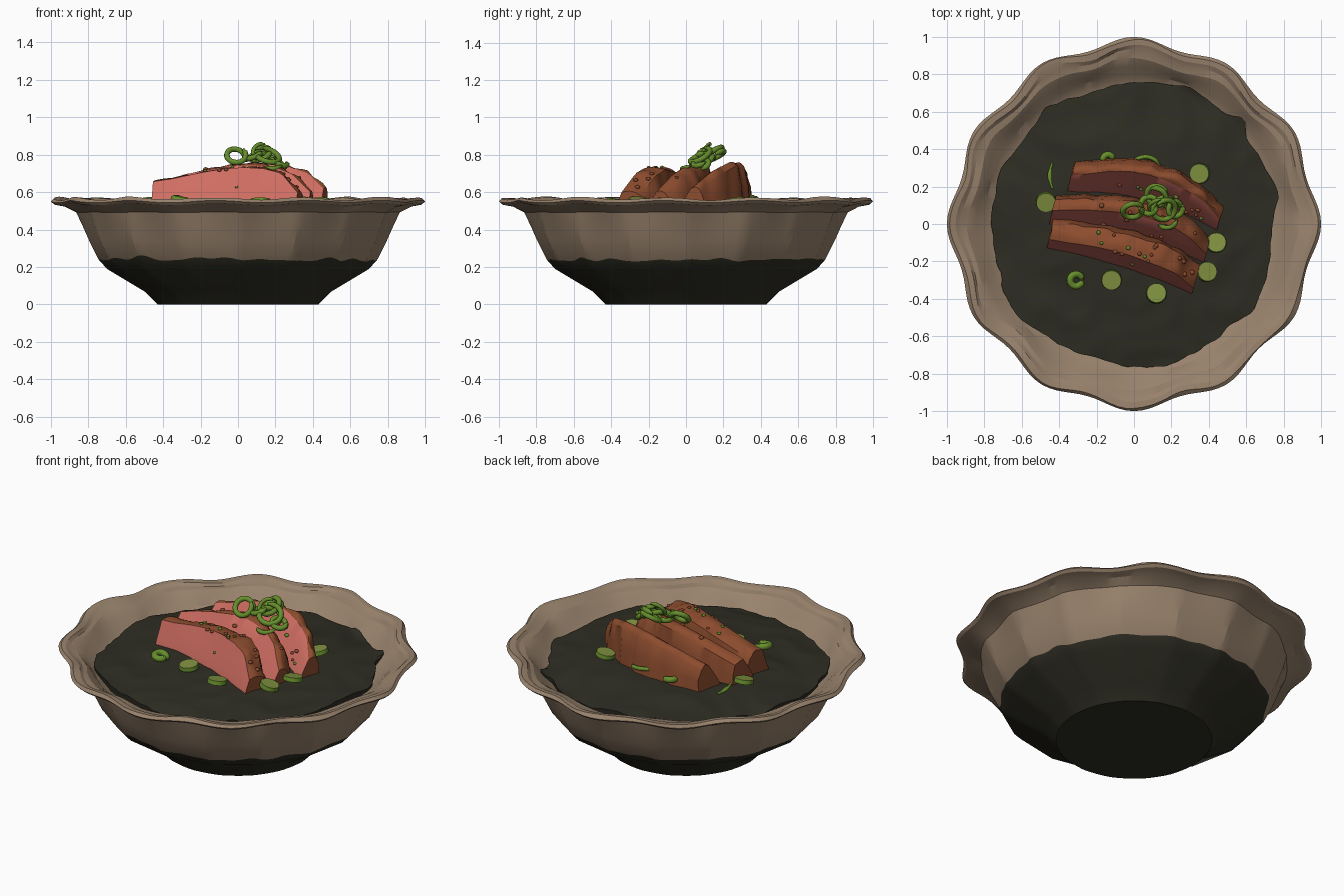
import bpy, bmesh, math, random
from mathutils import Vector, Matrix, noise

if "Cube" in bpy.data.objects:
    bpy.data.objects.remove(bpy.data.objects["Cube"])

random.seed(4)
TAU = 2 * math.pi


def mat(name, r, g, b):
    m = bpy.data.materials.new(name)
    m.diffuse_color = [((c / 255 + 0.055) / 1.055) ** 2.4 for c in (r, g, b)] + [1]
    m.use_nodes = True
    m.node_tree.nodes["Principled BSDF"].inputs["Base Color"].default_value = m.diffuse_color
    return m


CLAY = mat("tan clay", 152, 130, 108)
DARK = mat("dark broth", 46, 45, 35)
PINK = mat("pink meat", 208, 110, 98)
CRUST = mat("brown crust", 140, 76, 46)
GREEN = mat("scallion green", 102, 142, 44)
PALE = mat("pale green", 128, 145, 64)


def finish(name, bm, mats, angle=None):
    bmesh.ops.recalc_face_normals(bm, faces=bm.faces)
    me = bpy.data.meshes.new(name)
    bm.to_mesh(me)
    bm.free()
    ob = bpy.data.objects.new(name, me)
    bpy.context.collection.objects.link(ob)
    for m in mats:
        me.materials.append(m)
    if angle:
        bpy.ops.object.select_all(action='DESELECT')
        ob.select_set(True)
        bpy.context.view_layer.objects.active = ob
        bpy.ops.object.shade_smooth_by_angle(angle=math.radians(angle))
    return ob


def n3(x, y, z=0.0, s=1.0):
    return noise.noise(Vector((x * s, y * s, z)))


def loft(bm, rings, closed=True, mat_rule=None):
    """Skin a list of vertex rings; mat_rule(i, j) gives the material index."""
    for i in range(len(rings) - 1):
        a, b = rings[i], rings[i + 1]
        n = len(a)
        for j in range(n if closed else n - 1):
            k = (j + 1) % n
            f = bm.faces.new((a[j], a[k], b[k], b[j]))
            if mat_rule:
                f.material_index = mat_rule(i, j)


# Bowl: radius, height, faceting weight, scallop weight
SEG, SIDES = 144, 16
PROFILE = [(0.43, 0, .3, 0), (0.50, 0.07, .6, 0), (0.70, 0.19, 1, 0), (0.745, 0.24, 1, 0),
           (0.795, 0.34, 1, 0), (0.83, 0.42, 1, .1), (0.865, 0.495, .7, .4), (0.93, 0.53, .2, .8),
           (0.985, 0.542, 0, 1), (1.0, 0.556, 0, 1), (0.985, 0.572, 0, 1), (0.955, 0.568, 0, 1),
           (0.93, 0.553, 0, .9), (0.89, 0.545, 0, .7), (0.845, 0.515, 0, .4),
           (0.80, 0.475, 0, .1), (0.75, 0.445, 0, 0), (0.60, 0.40, 0, 0)]
bm = bmesh.new()
rings = []
for i, (r, z, facet, scal) in enumerate(PROFILE):
    ring = []
    for j in range(SEG):
        a = TAU * j / SEG
        c, s = math.cos(a), math.sin(a)
        step = TAU / SIDES
        poly = math.cos(step / 2) / math.cos(a % step - step / 2)
        rr = r * (1 + facet * (poly - 1) * 1.0)
        rr -= scal * (0.022 * (1 - math.cos(12 * a)) + 0.007 * (1 - math.cos(4 * a)))
        zz = z - scal * 0.012 * (0.5 - 0.5 * math.cos(12 * a + 1.5))
        if 9 < i < 15:
            rr += 0.016 * n3(c, s, i * 0.4, 5)
            zz += 0.008 * n3(c, s, 7 + i * 0.3, 4)
        if i == 3:  # wandering edge of the dark glaze
            d = 0.03 * n3(c, s, 3, 5)
            zz += d
            rr += d * 0.6
        ring.append(bm.verts.new((rr * c, rr * s, zz)))
    rings.append(ring)
loft(bm, rings, mat_rule=lambda i, j: 1 if i < 3 else 0)
f = bm.faces.new(rings[0])
f.material_index = 1
bm.faces.new(rings[-1])
finish("bowl", bm, [CLAY, DARK], 20)


# Broth: rippled mound with a ragged edge
def broth_z(x, y):
    r = math.hypot(x, y)
    z = 0.535 - 0.06 * (r / 0.76) ** 2
    z += 0.016 * n3(x, y, 1, 3.2) + 0.012 * (1 - 2 * abs(n3(x, y, 5, 4.5)))
    return z


bm = bmesh.new()
rings = []
for i in range(1, 31):
    ring = []
    for j in range(SEG):
        a = TAU * j / SEG
        c, s = math.cos(a), math.sin(a)
        edge = 0.762 + 0.05 * n3(c, s, 2, 2.5) + 0.025 * n3(c, s, 9, 8)
        edge += 0.05 * math.exp(-((a - 0.76) / 0.07) ** 2)
        r = edge * i / 30
        z = broth_z(r * c, r * s)
        if r > 0.7:  # keep the edge resting on the bowl wall
            z = max(z, 0.455 + (r - 0.75) * 0.6 + 0.008)
        ring.append(bm.verts.new((r * c, r * s, z)))
    rings.append(ring)
loft(bm, rings)
bm.faces.new(rings[0])
skirt = [bm.verts.new((v.co.x * 0.99, v.co.y * 0.99, v.co.z - 0.05)) for v in rings[-1]]
loft(bm, [rings[-1], skirt])
finish("broth", bm, [DARK], 40)


# Meat slices: leaning wedge cross-sections swept along an arched strip
def lerp_table(tab, t):
    x = t * (len(tab) - 1)
    i = min(int(x), len(tab) - 2)
    return tab[i] + (tab[i + 1] - tab[i]) * (x - i)


def slice_of_meat(name, left, right, heights, lean, top, bow, seed):
    bm = bmesh.new()
    rings = []
    N, T = 36, 5
    L, R = Vector(left), Vector(right)
    for i in range(N + 1):
        t = i / N
        p = L.lerp(R, t)
        h = lerp_table(heights, t)
        y0 = p.y + bow * math.sin(math.pi * t)
        k = lean * (h - 0.5) / 0.22
        sec = [(0, 0.45), (0.05 * lean, 0.5), (k * 0.35, 0.5 + (h - 0.5) * 0.35),
               (k * 0.7, 0.5 + (h - 0.5) * 0.7), (k, h)]
        sec += [(k + top * q / T, h + 0.012 * math.sin(math.pi * q / T) - 0.02 * q / T)
                for q in range(1, T + 1)]
        sec += [(k + top + 0.02, 0.5 + (h - 0.5) * 0.5), (k + top + 0.03, 0.45)]
        ring = []
        for q, (dy, z) in enumerate(sec):
            amp = 0.014 if q > 4 else 0.007
            freq = 14 if q > 4 else 5
            w = n3(p.x, dy, seed + z * 6, freq) * amp
            # x shift follows the lean so the end cuts stay square to the slice
            ring.append(bm.verts.new((p.x + dy * 0.25 + w, y0 + dy + w, z + w)))
        rings.append(ring)
    loft(bm, rings, mat_rule=lambda i, j: 0 if j < 4 else 1)
    for ring in (rings[0], rings[-1]):
        bm.faces.new(ring).material_index = 1
    return finish(name, bm, [PINK, CRUST], 35)


slice_of_meat("back_slice", (-0.36, 0.16), (0.44, -0.05),
              [0.66, 0.69, 0.72, 0.745, 0.755, 0.755, 0.74, 0.70, 0.62], 0.14, 0.045, 0.045, 1)
slice_of_meat("middle_slice", (-0.46, -0.02), (0.37, -0.22),
              [0.65, 0.68, 0.71, 0.73, 0.745, 0.745, 0.735, 0.70, 0.60], 0.13, 0.06, 0.03, 2)
slice_of_meat("front_slice", (-0.47, -0.14), (0.31, -0.38),
              [0.655, 0.67, 0.69, 0.71, 0.725, 0.735, 0.73, 0.70, 0.60], 0.08, 0.10, 0.02, 3)


# Seasoning crumbs on the slices
def crumbs(name, spots, material):
    bm = bmesh.new()
    for x, y, z in spots:
        m = Matrix.Translation((x, y, z)) @ Matrix.Diagonal((1, 1, 0.7, 1))
        bmesh.ops.create_icosphere(bm, subdivisions=1, radius=random.uniform(0.01, 0.017), matrix=m)
    finish(name, bm, [material], 60)


bpy.context.view_layer.update()
deps = bpy.context.evaluated_depsgraph_get()


def drop(x, y):
    hit = bpy.context.scene.ray_cast(deps, (x, y, 2), (0, 0, -1))
    return hit[1].z if hit[0] else 0.53


def scatter(n):
    out = []
    for _ in range(n):
        x, v = random.uniform(-0.2, 0.38), random.uniform(-0.22, 0.22)
        y = v - 0.25 * x
        out.append((x, y, drop(x, y) + 0.003))
    return out


crumbs("pepper_crumbs", scatter(26), CRUST)
crumbs("herb_crumbs", scatter(10), GREEN)

# Cucumber discs floating round the meat
for n, (x, y) in enumerate([(0.35, 0.27), (0.44, -0.10), (0.39, -0.255), (0.12, -0.37),
                            (-0.12, -0.30), (-0.47, 0.115)]):
    bm = bmesh.new()
    rot = Matrix.Rotation(random.uniform(-.2, .2), 4, 'X') @ Matrix.Rotation(random.uniform(-.25, .25), 4, 'Y')
    z = max(0.552, broth_z(x, y) + 0.012)
    bmesh.ops.create_cone(bm, cap_ends=True, segments=24, radius1=0.055, radius2=0.052, depth=0.024,
                          matrix=Matrix.Translation((x, y, z)) @ rot)
    for f in bm.faces:
        f.material_index = 0 if abs(f.normal.z) > 0.6 else 1
    finish("cucumber_disc_%d" % (n + 1), bm, [PALE, GREEN], 40)


# Scallion curls: tubes along spiral paths
def tube(name, pts, radius):
    cu = bpy.data.curves.new(name, 'CURVE')
    cu.dimensions = '3D'
    cu.bevel_depth = radius
    cu.bevel_resolution = 2
    cu.use_fill_caps = True
    sp = cu.splines.new('POLY')
    sp.points.add(len(pts) - 1)
    for i, (p, q) in enumerate(zip(sp.points, pts)):
        p.co = (*q, 1)
        p.radius = 1 if 1 < i < len(pts) - 2 else 0.6
    cu.materials.append(GREEN)
    ob = bpy.data.objects.new(name, cu)
    bpy.context.collection.objects.link(ob)


def curl(name, centre, r, turns, tilt, rise=0.03, grow=0.0, start=0.0, thick=0.015):
    m = Matrix.Translation(centre) @ Matrix.Rotation(tilt[1], 4, 'Y') @ Matrix.Rotation(tilt[0], 4, 'X')
    n = int(28 * turns) + 2
    pts = []
    for i in range(n + 1):
        t = i / n
        a = start + TAU * turns * t
        rr = r * (1 + grow * t)
        pts.append(m @ Vector((rr * math.cos(a), rr * math.sin(a), rise * (t - 0.5))))
    tube(name, pts, thick)


curl("scallion_curl_1", (-0.01, 0.07, 0.795), 0.05, 1.15, (0.9, 0.2))
curl("scallion_curl_2", (0.12, 0.15, 0.80), 0.055, 1.3, (0.5, -0.3))
curl("scallion_curl_3", (0.16, 0.08, 0.785), 0.06, 1.4, (0.4, 0.35), 0.05)
curl("scallion_curl_4", (0.22, 0.08, 0.755), 0.04, 1.1, (0.3, 0.5))
curl("scallion_curl_5", (0.08, 0.10, 0.785), 0.045, 1.0, (0.2, -0.2), 0.04)
curl("scallion_tail_1", (0.14, 0.10, 0.815), 0.05, 0.4, (1.2, 0.1), 0.03, 0.3, 1.6, 0.011)
curl("scallion_tail_2", (0.17, 0.03, 0.745), 0.05, 0.35, (0.3, 0.2), 0.02, 0.2, 4.0, 0.013)
curl("loose_ring_1", (-0.31, -0.30, 0.56), 0.032, 1.0, (0.2, 0.2), 0.015, thick=0.019)
curl("loose_ring_2", (-0.14, 0.345, 0.56), 0.026, 1.0, (0.2, 0.1), 0.012, thick=0.018)
curl("loose_arc", (0.06, 0.275, 0.56), 0.085, 0.36, (0.15, 0), 0.02, 0, 0.45, 0.012)
curl("loose_strip", (-0.28, 0.26, 0.545), 0.17, 0.13, (0.05, 0), 0.02, 0, 2.75, 0.012)
